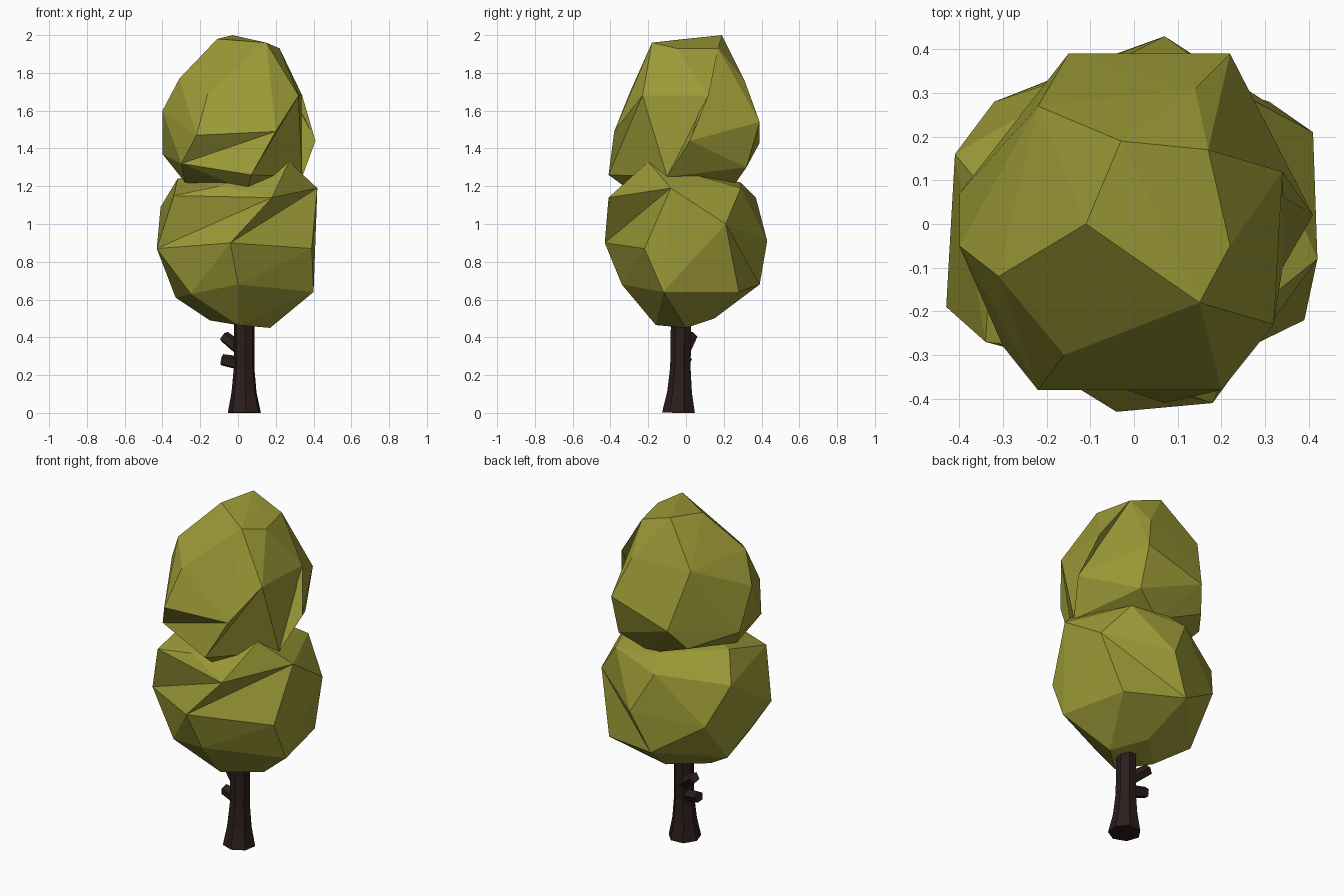
import bpy, bmesh, math
from mathutils import Vector

if "Cube" in bpy.data.objects:
    bpy.data.objects.remove(bpy.data.objects["Cube"])


def material(name, color):
    m = bpy.data.materials.new(name)
    m.diffuse_color = (*color, 1)
    m.use_nodes = True
    m.node_tree.nodes["Principled BSDF"].inputs["Base Color"].default_value = m.diffuse_color
    return m


LEAF = material("leaf", (0.33, 0.32, 0.037))
BARK = material("bark", (0.024, 0.013, 0.011))


def finish(bm, name, mat):
    bmesh.ops.recalc_face_normals(bm, faces=bm.faces)
    mesh = bpy.data.meshes.new(name)
    bm.to_mesh(mesh)
    bm.free()
    mesh.materials.append(mat)
    ob = bpy.data.objects.new(name, mesh)
    bpy.context.collection.objects.link(ob)


def hull(name, rings, folds):
    """Faceted clump wrapped around rings of corner points.
    Each fold turns a ridge between two corners into a crease across it.
    Corners are named by (ring, index)."""
    bm = bmesh.new()
    vs = [[bm.verts.new(p) for p in ring] for ring in rings]
    bmesh.ops.convex_hull(bm, input=bm.verts)
    for (a, i), (b, j) in folds:
        edge = bm.edges.get((vs[a][i], vs[b][j]))
        if edge:
            bmesh.ops.rotate_edges(bm, edges=[edge], use_ccw=False)
    bmesh.ops.delete(bm, geom=[v for v in bm.verts if not v.link_faces], context='VERTS')
    finish(bm, name, LEAF)


def tube(name, sections, sides, turn=0.0):
    """Faceted limb through (centre, radius) sections."""
    bm = bmesh.new()
    axis = Vector(sections[-1][0]) - Vector(sections[0][0])
    q = Vector((0, 0, 1)).rotation_difference(axis.normalized())
    loops = []
    for c, r in sections:
        loop = []
        for i in range(sides):
            a = turn + math.tau * i / sides
            loop.append(bm.verts.new(Vector(c) + q @ Vector((r * math.cos(a), r * math.sin(a), 0))))
        loops.append(loop)
    for lo, hi in zip(loops, loops[1:]):
        for i in range(sides):
            j = (i + 1) % sides
            bm.faces.new((lo[i], lo[j], hi[j], hi[i]))
    bm.faces.new(loops[0])
    bm.faces.new(loops[-1])
    finish(bm, name, BARK)


# Upper foliage clump, crown to underside
hull("upper_foliage", [
    [(-.03, .19, 2.0), (-.11, 0, 1.98), (.15, -.18, 1.96), (.22, -.05, 1.93), (.17, .17, 1.93)],
    [(-.31, -.12, 1.77), (-.16, -.30, 1.69), (.32, -.23, 1.68), (.34, .12, 1.68),
     (.14, .31, 1.76), (-.22, .27, 1.76)],
    [(-.40, -.05, 1.60), (-.22, -.38, 1.47), (.20, -.38, 1.49), (.41, .02, 1.44),
     (.22, .39, 1.54), (-.15, .39, 1.43)],
    [(-.40, .07, 1.37), (-.30, -.28, 1.32), (.07, -.41, 1.26), (.34, -.10, 1.25),
     (.22, .32, 1.30), (-.22, .30, 1.31)],
    [(-.28, -.08, 1.22), (.05, -.30, 1.18), (.05, .25, 1.20)],
], [((2, 1), (3, 2)), ((1, 2), (2, 3)), ((2, 2), (3, 3)), ((1, 3), (2, 4))])

# Lower foliage clump, top to underside
hull("lower_foliage", [
    [(-.32, .05, 1.24), (.27, -.20, 1.33), (0, .29, 1.22), (-.10, -.30, 1.20)],
    [(-.41, .16, 1.09), (-.34, -.27, 1.15), (.18, -.41, 1.14), (.42, -.08, 1.19),
     (.26, .29, 1.19), (-.05, .37, 1.14)],
    [(-.43, -.19, .87), (-.04, -.43, .90), (.39, -.22, .87), (.41, .21, 1.0),
     (.07, .43, .91), (-.32, .28, .86)],
    [(-.33, .08, .61), (-.25, -.25, .63), (0, -.34, .68), (.40, -.12, .64),
     (.31, .28, .64), (-.04, .39, .68)],
    [(-.15, -.02, .49), (0, -.16, .465), (.17, .0, .45), (.03, .15, .50)],
], [((1, 1), (2, 1)), ((1, 2), (3, 2)), ((1, 2), (2, 2)), ((2, 4), (3, 4))])

# Trunk with flared foot
tube("trunk", [((.035, -.037, 0), .09), ((.033, -.032, .11), .068), ((.033, -.028, .24), .056),
               ((.033, -.025, .42), .056), ((.035, -.025, .60), .055)], 7, .3)

# Two broken branch stubs
tube("lower_branch", [((.02, -.02, .26), .038), ((-.085, 0, .28), .032)], 5)
tube("upper_branch", [((.02, -.01, .33), .038), ((-.075, .03, .405), .032)], 5)
